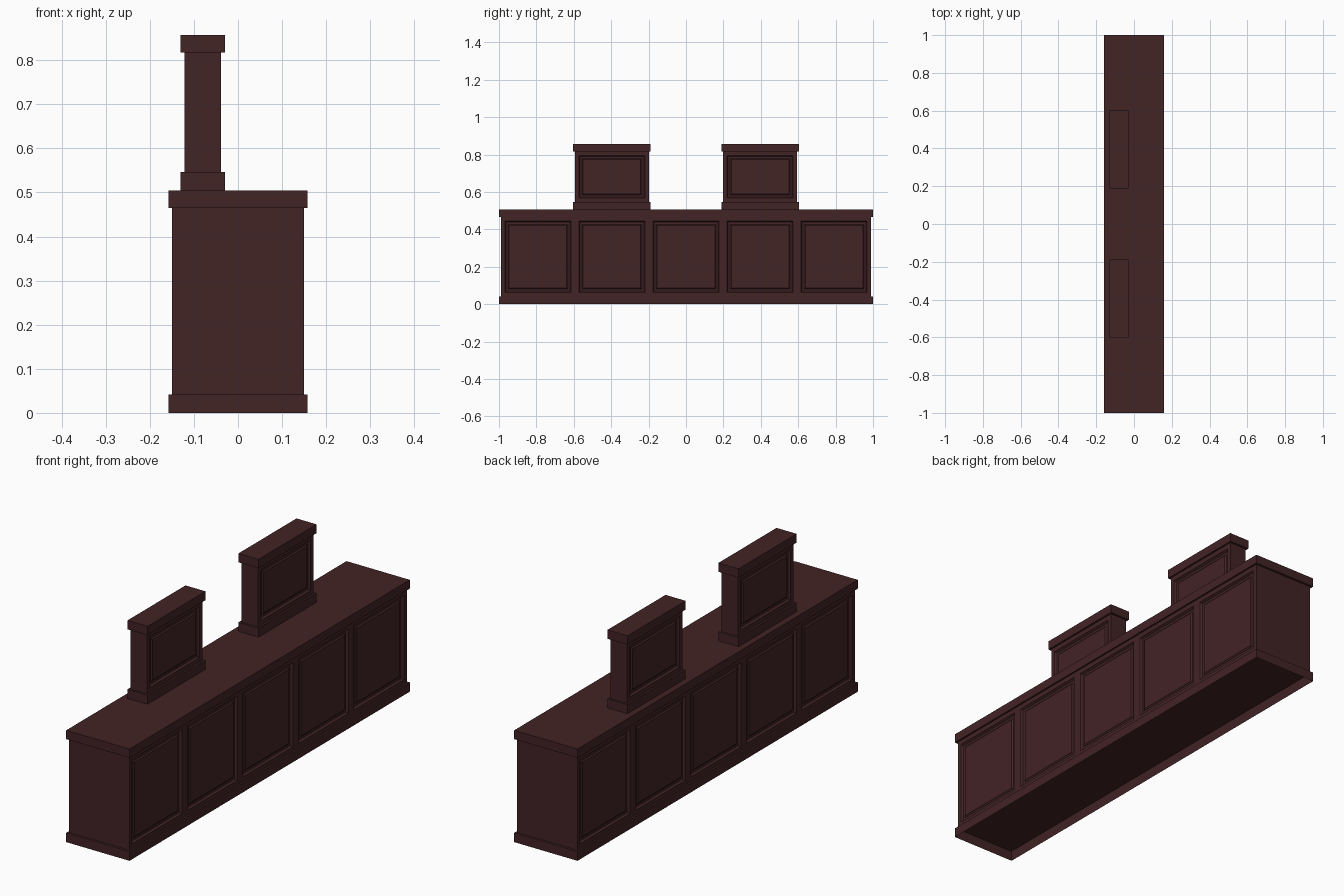
import bpy, bmesh

if "Cube" in bpy.data.objects:
    bpy.data.objects.remove(bpy.data.objects["Cube"])

wood = bpy.data.materials.new("dark_mahogany")
wood.diffuse_color = (0.055, 0.0168, 0.0185, 1)
wood.use_nodes = True
wood.node_tree.nodes["Principled BSDF"].inputs["Base Color"].default_value = wood.diffuse_color
BAY = 0.396


def finish(bm, name):
    bmesh.ops.recalc_face_normals(bm, faces=bm.faces)
    me = bpy.data.meshes.new(name)
    bm.to_mesh(me)
    bm.free()
    me.materials.append(wood)
    ob = bpy.data.objects.new(name, me)
    bpy.context.collection.objects.link(ob)
    return ob


def box_bm(cx, cy, hx, hy, z0, z1):
    bm = bmesh.new()
    bmesh.ops.create_cube(bm, size=1)
    for v in bm.verts:
        v.co = (cx + v.co.x * 2 * hx, cy + v.co.y * 2 * hy,
                z0 + (v.co.z + 0.5) * (z1 - z0))
    return bm


def box(name, *dims):
    return finish(box_bm(*dims), name)


def panelled_body(name, cx, cy, hx, bays, z0, z1):
    """Box split into bays along y, with a framed raised panel per bay on both long sides."""
    hy = bays * BAY / 2
    bm = box_bm(cx, cy, hx, hy, z0, z1)
    for i in range(1, bays):
        bmesh.ops.bisect_plane(bm, geom=bm.verts[:] + bm.edges[:] + bm.faces[:],
                               plane_co=(0, cy - hy + i * BAY, 0), plane_no=(0, 1, 0))
    bm.normal_update()
    panels = [f for f in bm.faces if abs(f.normal.x) > 0.9]
    # stile and rail, step down, groove floor, raised field
    for width, depth in ((0.021, 0), (0.006, -0.009), (0.011, 0), (0.006, 0.005)):
        bmesh.ops.inset_individual(bm, faces=panels, thickness=width, depth=depth,
                                   use_even_offset=True)
    return finish(bm, name)


# Counter: skirting with a recessed underside, panelled body, top slab
bm = box_bm(0, 0, 0.158, 1.0, 0, 0.042)
bm.normal_update()
under = [f for f in bm.faces if f.normal.z < -0.9]
bmesh.ops.inset_individual(bm, faces=under, thickness=0.009)
for v in under[0].verts:
    v.co.z = 0.041
finish(bm, "counter_skirting")
panelled_body("counter_body", 0, 0, 0.15, 5, 0.042, 0.465)
box("counter_top", 0, 0, 0.158, 1.0, 0.465, 0.505)

# Two panelled pedestals standing on the counter
for side, y in (("front", -BAY), ("back", BAY)):
    box(side + "_pedestal_base", -0.08, y, 0.05, 0.207, 0.505, 0.546)
    panelled_body(side + "_pedestal_body", -0.08, y, 0.0415, 1, 0.546, 0.817)
    box(side + "_pedestal_cap", -0.08, y, 0.05, 0.207, 0.817, 0.857)
